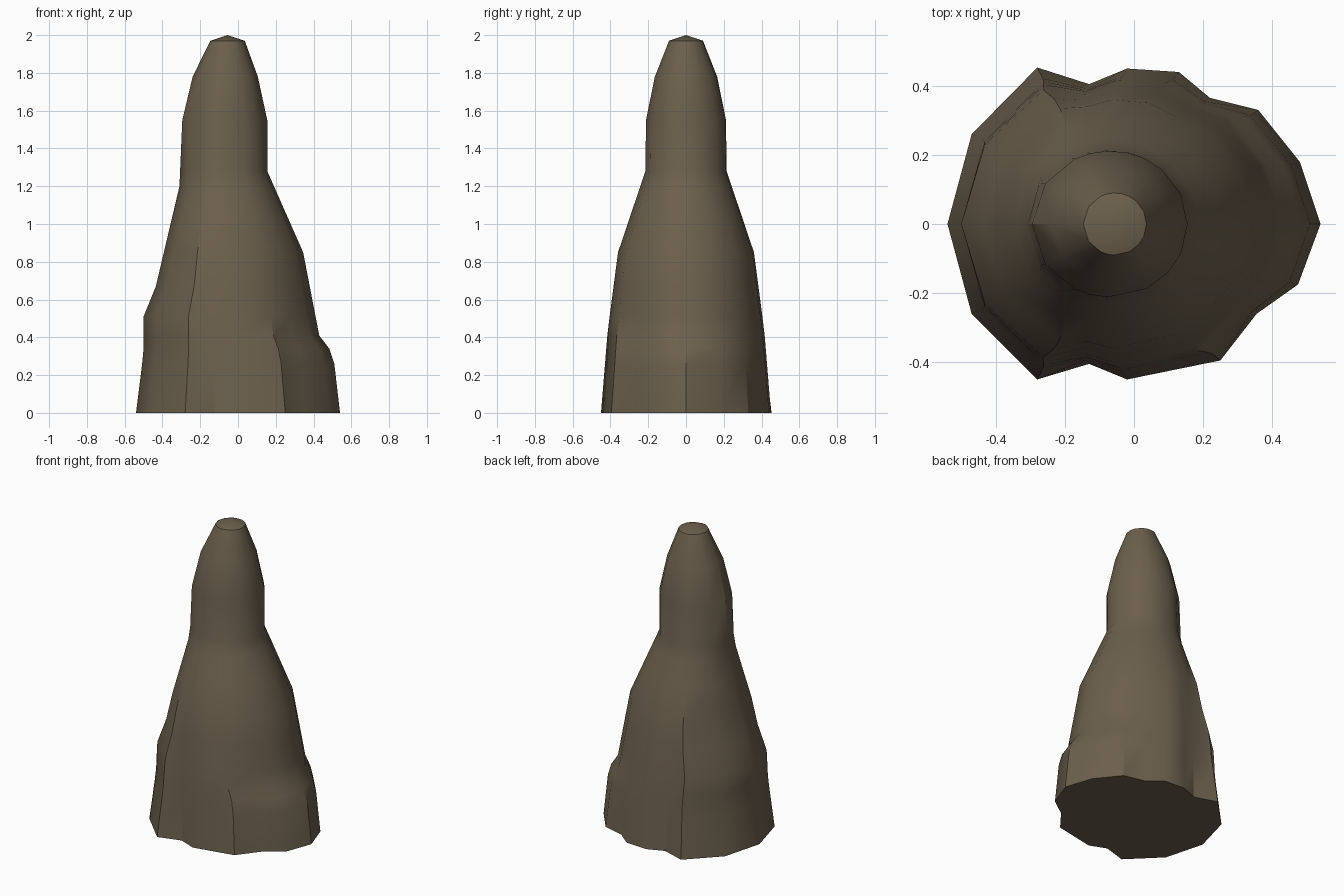
import bpy, bmesh, math

if "Cube" in bpy.data.objects:
    bpy.data.objects.remove(bpy.data.objects["Cube"])

# Lumpy outline of the foot (x, y) on the ground
BASE = [(.54, 0), (.48, .18), (.36, .33), (.22, .365), (.13, .44), (-.02, .45),
        (-.13, .405), (-.28, .453), (-.47, .26), (-.54, 0), (-.47, -.26),
        (-.28, -.45), (-.13, -.405), (-.02, -.45), (.25, -.395),
        (.355, -.26), (.475, -.175)]
# Silhouettes as (z, extent)
LEFT = [(0, .54), (.32, .5), (.51, .5), (.67, .435), (1.2, .31), (1.55, .295),
        (1.78, .24), (1.97, .147)]
RIGHT = [(0, .54), (.26, .51), (.35, .48), (.41, .43), (.85, .345), (1.28, .155),
         (1.55, .155), (1.78, .105), (1.97, .036)]
DEPTH = [(0, .45), (.43, .415), (.85, .36), (1.28, .215), (1.55, .212),
         (1.78, .165), (1.97, .09)]
CENTRE = [(0, 0), (1.28, -.075), (1.97, -.055)]
LEVELS = [0, .26, .34, .41, .51, .67, .85, 1.05, 1.2, 1.28, 1.55, 1.78, 1.97]


def sample(curve, z):
    for (z0, v0), (z1, v1) in zip(curve, curve[1:]):
        if z <= z1:
            return v0 + (v1 - v0) * (z - z0) / (z1 - z0)
    return curve[-1][1]


# Rock spire: lumpy foot blending into a round neck
bm = bmesh.new()
rings = []
for z in LEVELS:
    c, d = sample(CENTRE, z), sample(DEPTH, z)
    l, r = sample(LEFT, z), sample(RIGHT, z)
    w = max(0, 1 - z / 1.28)
    ring = []
    for x, y in BASE:
        u, v = x / .54, y / .45
        a = math.atan2(v, u)
        u = u * w + math.cos(a) * (1 - w)
        v = v * w + math.sin(a) * (1 - w)
        ring.append(bm.verts.new((c + u * (r - c if u > 0 else l + c), v * d, z)))
    rings.append(ring)
n = len(BASE)
for lo, hi in zip(rings, rings[1:]):
    for i in range(n):
        j = (i + 1) % n
        bm.faces.new((lo[i], lo[j], hi[j], hi[i]))

# Flat underside and shallow pointed cap
bm.faces.new(rings[0][::-1])
tip = bm.verts.new((-.055, 0, 2))
for i in range(n):
    bm.faces.new((rings[-1][i], rings[-1][(i + 1) % n], tip))
bmesh.ops.recalc_face_normals(bm, faces=bm.faces)

mesh = bpy.data.meshes.new("rock_spire")
bm.to_mesh(mesh)
bm.free()
spire = bpy.data.objects.new("rock_spire", mesh)
bpy.context.collection.objects.link(spire)

stone = bpy.data.materials.new("brown stone")
stone.diffuse_color = (.15, .117, .075, 1)
stone.use_nodes = True
stone.node_tree.nodes["Principled BSDF"].inputs["Base Color"].default_value = stone.diffuse_color
mesh.materials.append(stone)

bpy.context.view_layer.objects.active = spire
spire.select_set(True)
bpy.ops.object.shade_smooth_by_angle(angle=math.radians(35))
